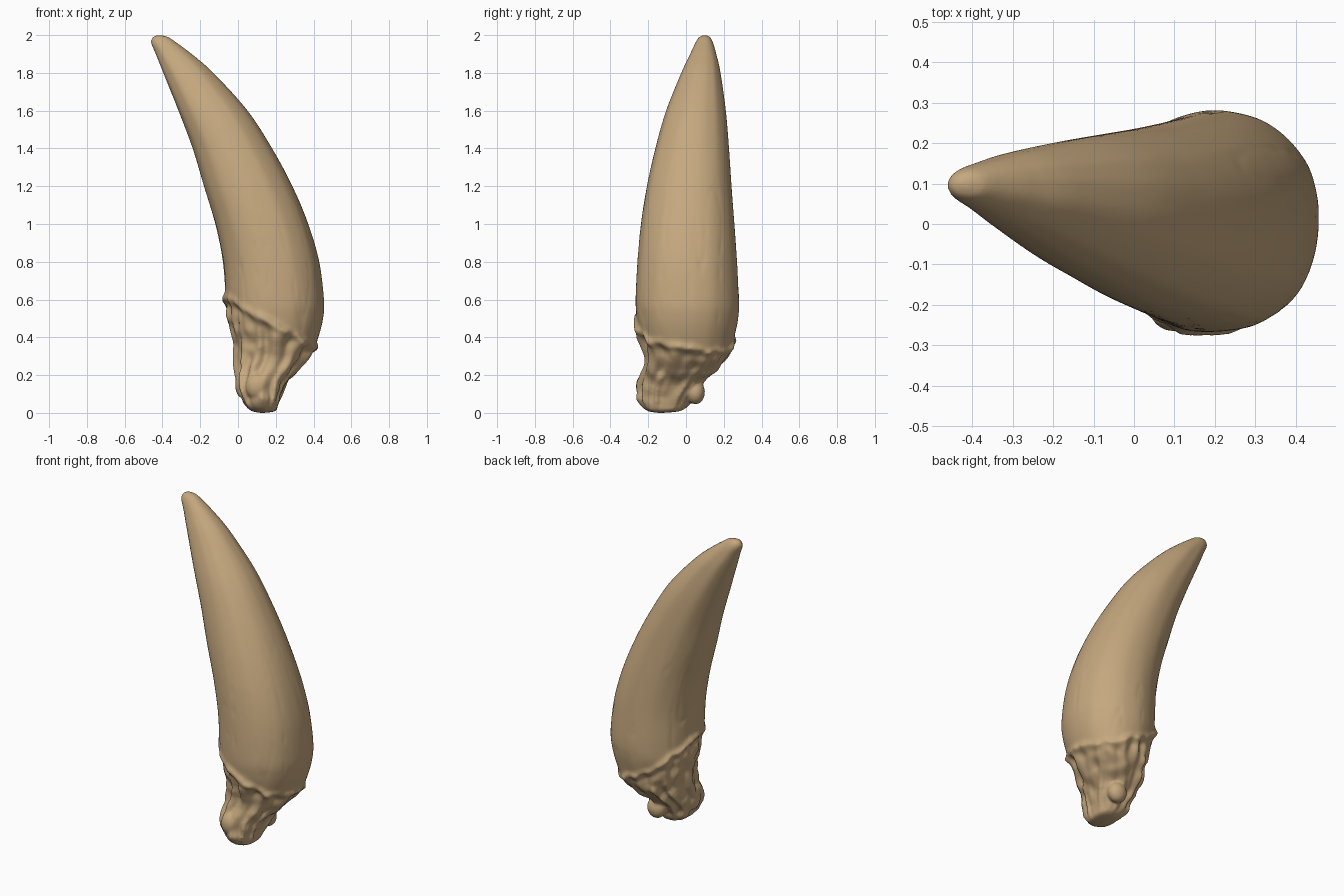
import bpy, bmesh, math
from mathutils import Matrix, Vector, noise

cube = bpy.data.objects.get("Cube")
if cube:
    bpy.data.objects.remove(cube, do_unlink=True)

ivory = bpy.data.materials.new("warm ivory")
ivory.use_nodes = True
tan = (0.56, 0.39, 0.21, 1)
ivory.diffuse_color = tan
ivory.node_tree.nodes["Principled BSDF"].inputs["Base Color"].default_value = tan

# Horizontal sections: height, x min, x max, y min, y max
SECTIONS = [
    (0, .12, .14, -.15, -.12), (.01, .07, .2, -.2, -.03),
    (.04, .03, .22, -.23, .02), (.1, 0, .245, -.245, .05),
    (.16, -.02, .265, -.245, .1), (.22, -.025, .32, -.23, .17),
    (.3, -.02, .385, -.22, .23), (.4, -.035, .425, -.24, .255),
    (.5, -.06, .45, -.26, .275), (.6, -.065, .455, -.267, .28),
    (.8, -.08, .43, -.257, .27), (1, -.12, .372, -.238, .257),
    (1.2, -.18, .288, -.206, .242), (1.4, -.24, .18, -.162, .228),
    (1.6, -.315, .05, -.105, .21), (1.8, -.395, -.13, -.025, .182),
    (1.9, -.435, -.245, .022, .16), (1.96, -.46, -.325, .05, .143),
    (1.99, -.45, -.37, .07, .127), (2, -.425, -.41, .095, .105),
]
STEPS, SIDES = 12, 144


def spline(a, b, c, d, t):
    """Catmull-Rom blend of four sections."""
    return [q + .5 * t * (r - p + t * (2*p - 5*q + 4*r - s + t * (3*(q - r) + s - p)))
            for p, q, r, s in zip(a, b, c, d)]


def smooth_sections():
    last = len(SECTIONS) - 1
    for i in range(last):
        quad = [SECTIONS[min(max(i + k, 0), last)] for k in (-1, 0, 1, 2)]
        for j in range(STEPS):
            yield spline(*quad, j / STEPS)
    yield SECTIONS[-1]


def bump(value, width):
    return math.exp(-(value / width) ** 2)


def relief(p, c, s):
    """Outward offset: gum collar, fluted root and faint crown cracks."""
    wobble = noise.noise(Vector((3*c, 3*s, 5)))
    above = p.z - (.57 - .56*p.x - .35*max(p.y, 0) + .02*wobble)
    root = 1 / (1 + math.exp(max(-50, min(above / .015, 50))))
    fade = min(1, p.z / .08) * min(1, (2 - p.z) / .15)
    fine = noise.noise(p * 24)
    collar = bump(above, .024) * (.018 + .01*fine)
    flute = noise.noise(Vector((4.5*c, 4.5*s, p.z*2.5)))
    pits = noise.noise(p * 15 + Vector((4, 2, 9)))
    furrow = root * (.034*flute + .018*pits - .008)
    crack = noise.noise(Vector((3*c, 3*s, p.z*1.2 + 7)))
    crown = (1 - root) * (.003*crack - .004*bump(crack - .2, .03) * bump(p.z - .7, .5))
    return fade * (collar + furrow + crown)


def power(v, e):
    return math.copysign(abs(v) ** e, v)


# Curved tooth with its collar and root
bm = bmesh.new()
rings = []
for z, x0, x1, y0, y1 in smooth_sections():
    ring = []
    for k in range(SIDES):
        a = math.tau * k / SIDES
        c, s = math.cos(a), math.sin(a)
        # the back of the concave side is rounder than the rest
        e = 1 if c < 0 < s else .92
        p = Vector(((x0 + x1)/2 + (x1 - x0)/2 * power(c, e),
                    (y0 + y1)/2 + (y1 - y0)/2 * power(s, e), z))
        p += Vector((c, s, 0)) * relief(p, c, s)
        ring.append(bm.verts.new(p))
    rings.append(ring)
for low, high in zip(rings, rings[1:]):
    for k in range(SIDES):
        n = (k + 1) % SIDES
        bm.faces.new((low[k], low[n], high[n], high[k]))
bm.faces.new(rings[0])
bm.faces.new(rings[-1])

# Knobs swelling from the root end
KNOBS = [((.1, -.215, .14), (.06, .05, .07)), ((.17, .05, .11), (.06, .05, .065)),
         ((.02, -.1, .15), (.035, .06, .07))]
for centre, size in KNOBS:
    place = Matrix.Translation(centre) @ Matrix.Diagonal((*size, 1))
    bmesh.ops.create_icosphere(bm, subdivisions=4, radius=1, matrix=place)

bmesh.ops.recalc_face_normals(bm, faces=bm.faces)
mesh = bpy.data.meshes.new("tooth")
bm.to_mesh(mesh)
bm.free()
mesh.materials.append(ivory)
mesh.shade_smooth()
tooth = bpy.data.objects.new("tooth", mesh)
bpy.context.collection.objects.link(tooth)

# Fuse the knobs into the root and soften the joins
fuse = tooth.modifiers.new("fuse", 'REMESH')
fuse.mode = 'VOXEL'
fuse.voxel_size = .009
fuse.use_smooth_shade = True
soften = tooth.modifiers.new("soften", 'SMOOTH')
soften.factor = .5
soften.iterations = 3
